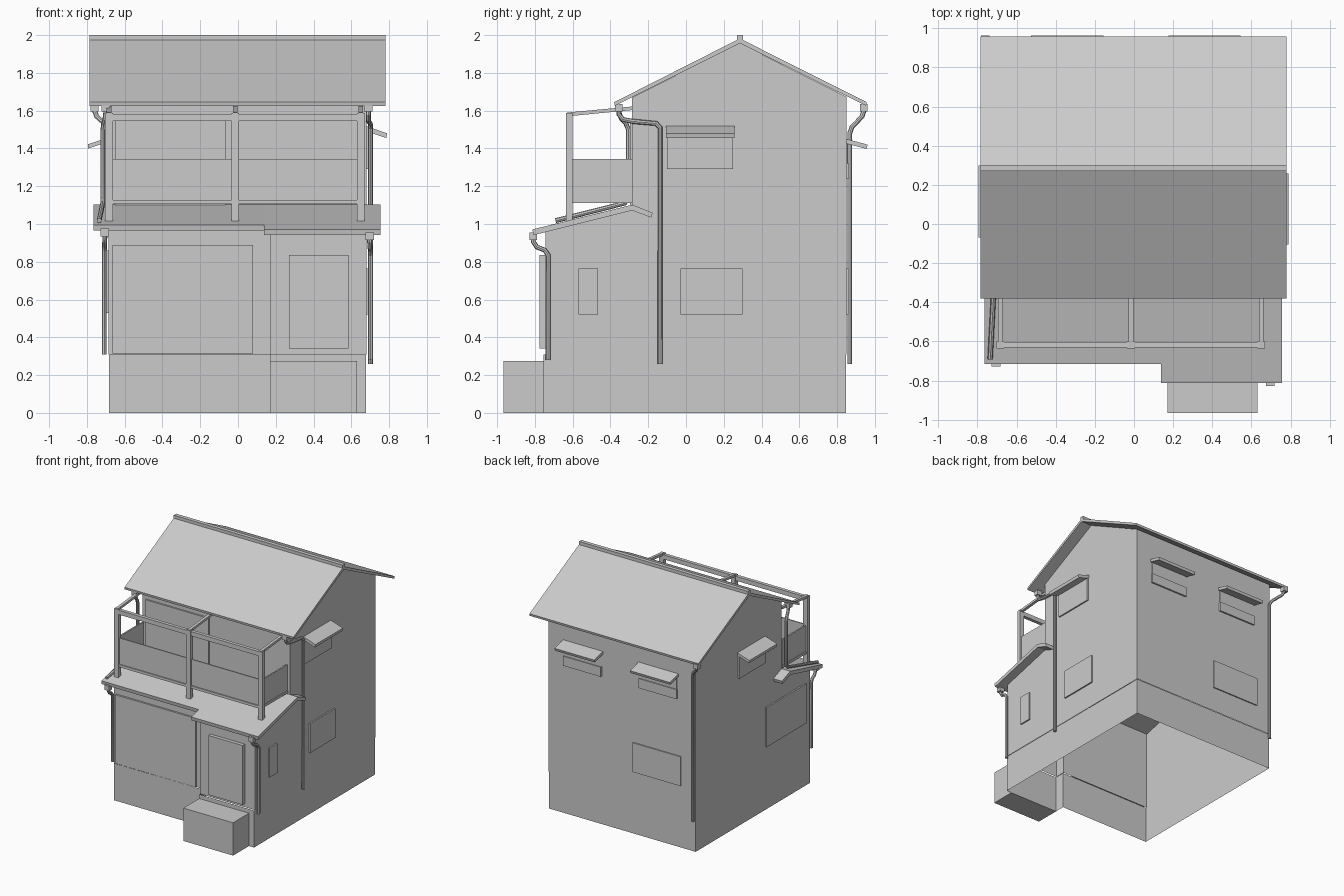
import bpy, bmesh
from mathutils import Vector

if "Cube" in bpy.data.objects:
    bpy.data.objects.remove(bpy.data.objects["Cube"])


def make(name, verts, faces, normals=True):
    bm = bmesh.new()
    vs = [bm.verts.new(v) for v in verts]
    for f in faces:
        bm.faces.new([vs[i] for i in f])
    if normals:
        bmesh.ops.recalc_face_normals(bm, faces=bm.faces[:])
    me = bpy.data.meshes.new(name)
    bm.to_mesh(me)
    bm.free()
    ob = bpy.data.objects.new(name, me)
    bpy.context.collection.objects.link(ob)
    return ob


def prism(name, prof, a, b, axis='x', caps=(True, True), skip=()):
    """Extrude a 2D profile from a to b; skipped edges stay open."""
    n = len(prof)
    place = {'x': lambda p, t: (t, p[0], p[1]),
             'y': lambda p, t: (p[0], t, p[1]),
             'z': lambda p, t: (p[0], p[1], t)}[axis]
    verts = [place(p, t) for t in (a, b) for p in prof]
    faces = [(i, (i + 1) % n, n + (i + 1) % n, n + i) for i in range(n) if i not in skip]
    if caps[0]:
        faces.append(tuple(range(n))[::-1])
    if caps[1]:
        faces.append(tuple(range(n, 2 * n)))
    return make(name, verts, faces)


def box(name, x0, x1, y0, y1, z0, z1):
    return prism(name, [(x0, y0), (x1, y0), (x1, y1), (x0, y1)], z0, z1, 'z')


def pipe(name, pts, r=0.013):
    """Round downpipe with softened bends and a small collector box on top."""
    pts = [Vector(p) for p in pts]
    path = [pts[0]]
    for p, q, s in zip(pts, pts[1:], pts[2:]):
        d = min(0.02, (p - q).length * 0.4, (s - q).length * 0.4)
        path += [q + (p - q).normalized() * d, q + (s - q).normalized() * d]
    path.append(pts[-1])
    cu = bpy.data.curves.new(name, 'CURVE')
    cu.dimensions = '3D'
    cu.bevel_depth = r
    cu.bevel_resolution = 2
    cu.use_fill_caps = True
    sp = cu.splines.new('POLY')
    sp.points.add(len(path) - 1)
    for k, p in enumerate(path):
        sp.points[k].co = (*p, 1)
    ob = bpy.data.objects.new(name, cu)
    bpy.context.collection.objects.link(ob)
    bpy.ops.object.select_all(action='DESELECT')
    ob.select_set(True)
    bpy.context.view_layer.objects.active = ob
    bpy.ops.object.convert(target='MESH')
    bpy.ops.object.shade_smooth_by_angle()
    x, y, z = pts[0]
    box(name + "_collector", x - .022, x + .022, y - .02, y + .02, z - .035, z + .005)


L, R, BACK, MID = -0.685, 0.68, 0.85, -0.285
FL, FR, SX = -0.66, -0.745, 0.17      # left and right front walls, x of the step between

# Hollow foundation and entrance step
prism("foundation", [(L + .003, FL - .008), (SX, FL - .008), (SX, FR - .01), (R - .003, FR - .01),
                     (R - .003, BACK - .004), (L + .003, BACK - .004)], 0, .31, 'z', (False, False))
box("entrance_step", .17, .63, -.965, -.755, 0, .275)

# Main house shell, open underneath and towards the front rooms
prism("main_walls", [(MID, .31), (BACK, .31), (BACK, 1.673), (.285, 1.957), (MID, 1.67), (MID, 1.075)],
      L, R, skip=(0, 2, 3, 5))


def lean_z(y):
    return 1.072 + .25 * (y - MID)


for name, x0, x1, y, caps in (("front_room_walls", L, SX, FL, (True, False)),
                              ("porch_walls", SX, R, FR, (False, True))):
    prism(name, [(MID, .31), (MID, lean_z(MID)), (y, lean_z(y)), (y, .31)], x0, x1,
          caps=caps, skip=(0, 1, 3))
prism("porch_return_wall", [(FL, .31), (FL, lean_z(FL)), (FR, lean_z(FR)), (FR, .31)],
      SX, SX + .004)

# Main roof and ridge cap
prism("main_roof", [(-.377, 1.626), (.285, 1.957), (.953, 1.626), (.957, 1.645), (.285, 1.982), (-.38, 1.645)],
      -.785, .78)
box("ridge_cap", -.785, .78, .27, .302, 1.965, 2.0)

# Lean-to roof, stepped forward over the porch
for name, x0, x1, y in (("lean_to_roof_left", -.765, .137, -.71), ("lean_to_roof_right", .137, .755, -.808)):
    prism(name, [(y, lean_z(y)), (MID, lean_z(MID)), (-.184, 1.034), (-.177, 1.06),
                 (MID, 1.102), (y - .005, lean_z(y) + .03)], x0, x1)

# Balcony frame: posts, beams, rafters
for i, x in enumerate((-.683, -.015, .65)):
    box(f"balcony_post_{i}", x - .02, x + .02, -.635, -.6, lean_z(-.6) + .02, 1.587)
    prism(f"balcony_rafter_{i}", [(-.63, 1.57), (MID, 1.603), (MID, 1.622), (-.63, 1.59)],
          x - .012, x + .012)
box("balcony_top_beam", -.7, .668, -.632, -.603, 1.545, 1.582)
box("balcony_bottom_rail", -.67, .64, -.63, -.605, 1.105, 1.127)
box("balcony_front_panel", -.67, .64, -.622, -.612, 1.115, 1.345)
for side, x in (("left", -.683), ("right", .65)):
    box(f"balcony_{side}_panel", x - .006, x + .006, -.61, MID, 1.115, 1.345)
    box(f"balcony_{side}_rail", x - .012, x + .012, -.61, MID, 1.11, 1.13)

# Front openings
box("balcony_door_left", -.65, -.065, MID - .012, MID, 1.1, 1.545)
box("front_shutter", -.665, .08, FL - .015, FL, .315, .89)
box("front_door", .27, .585, -.775, FR, .34, .837)

# Side and back windows
T = .012
for name, y0, y1, z0, z1 in (("narrow", -.57, -.465, .52, .765), ("lower", -.03, .3, .52, .765),
                             ("upper", -.1, .25, 1.29, 1.49)):
    box(f"right_{name}_window", R, R + T, y0, y1, z0, z1)
box("left_lower_window", L - T, L, -.6, -.07, .53, .86)
box("left_upper_window", L - T, L, -.06, .29, 1.24, 1.44)
box("back_lower_window", -.55, -.105, BACK, BACK + .01, .52, .765)

# Sloping awnings
prism("right_awning", [(R, 1.49), (.785, 1.455), (.79, 1.48), (R, 1.518)], -.105, .258, 'y')
prism("left_awning", [(L, 1.435), (-.793, 1.4), (-.795, 1.422), (L, 1.458)], -.07, .298, 'y')
for i, x in enumerate((-.34, .36)):
    prism(f"back_awning_{i}", [(BACK, 1.425), (.955, 1.398), (.962, 1.42), (BACK, 1.45)],
          x - .185, x + .185)
    box(f"back_upper_window_{i}", x - .17, x + .17, BACK, BACK + .006, 1.31, 1.43)
    box(f"back_window_sash_{i}", x - .175, x + .175, BACK, BACK + .014, 1.24, 1.32)

# Downpipes
pipe("front_right_downpipe", [(.69, -.355, 1.63), (.69, -.355, 1.56), (.69, -.3, 1.545),
                              (.702, -.137, 1.53), (.702, -.137, .26)])
pipe("front_left_downpipe", [(-.7, -.355, 1.63), (-.7, -.355, 1.57), (-.715, -.305, 1.52),
                             (-.715, -.305, 1.115), (-.735, -.69, 1.018)])
pipe("back_downpipe", [(-.76, .942, 1.63), (-.76, .942, 1.58), (-.67, .867, 1.5), (-.67, .867, .26)])
pipe("porch_right_downpipe", [(.697, -.808, .95), (.697, -.808, .885), (.702, -.73, .855), (.702, -.73, .28)])
pipe("porch_left_downpipe", [(-.705, -.708, .97), (-.705, -.708, .91), (-.708, -.645, .875), (-.708, -.645, .31)])
